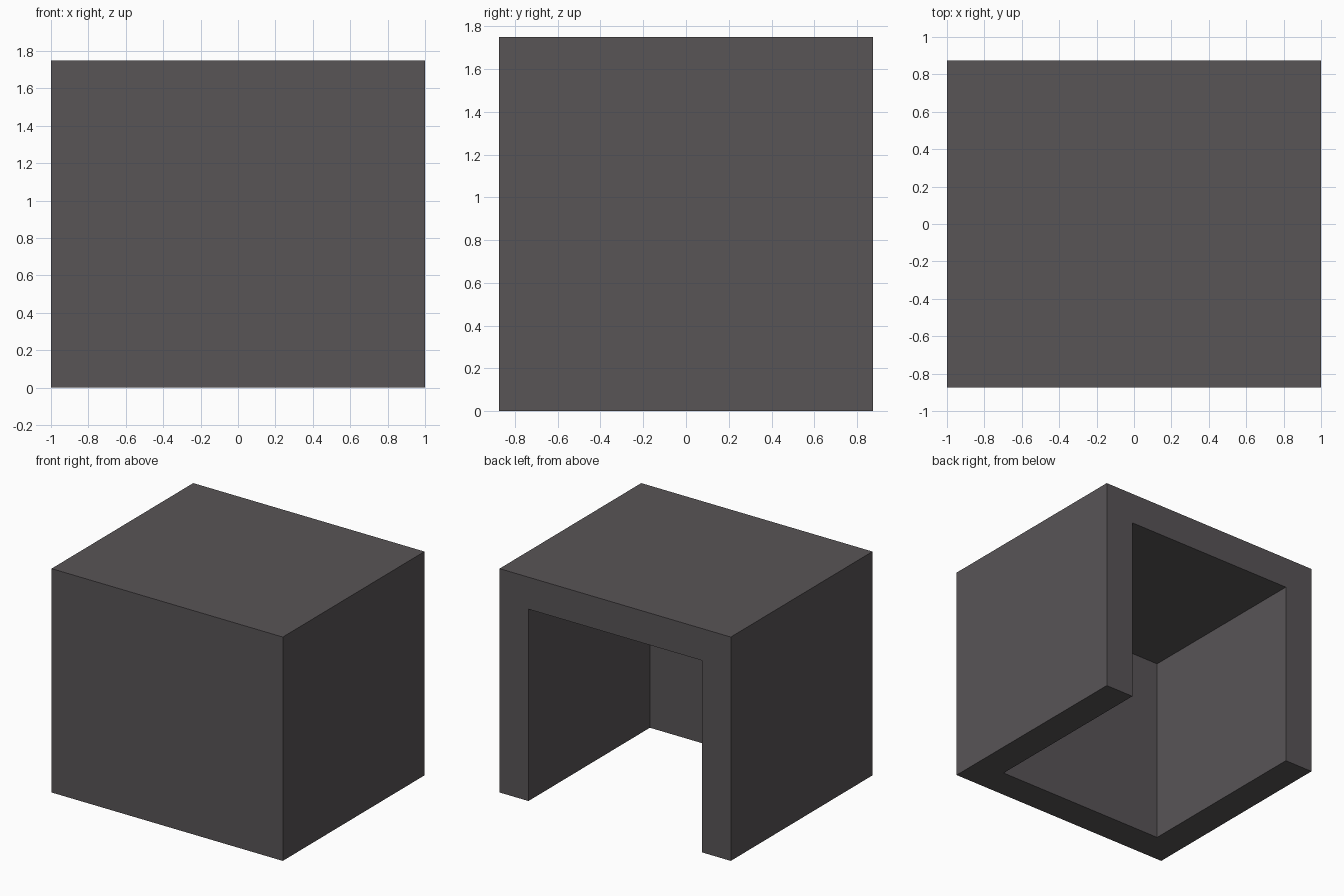
import bpy

if "Cube" in bpy.data.objects:
    bpy.data.objects.remove(bpy.data.objects["Cube"])

W, D, H, T = 2.0, 1.75, 1.75, 0.25   # outer size and wall thickness

grey = bpy.data.materials.new("dark grey")
grey.diffuse_color = (0.098, 0.089, 0.094, 1)
grey.use_nodes = True
grey.node_tree.nodes["Principled BSDF"].inputs["Base Color"].default_value = grey.diffuse_color


def box(name, lo, hi):
    """Box spanning two opposite corners."""
    mid = [(a + b) / 2 for a, b in zip(lo, hi)]
    bpy.ops.mesh.primitive_cube_add(size=1, location=mid)
    ob = bpy.context.object
    ob.name = name
    ob.scale = [b - a for a, b in zip(lo, hi)]
    bpy.ops.object.transform_apply(location=True, rotation=False, scale=True)
    ob.data.materials.append(grey)
    return ob


# Cavity cutter, running out through the back and the bottom
cavity = box("cavity_cutter", (-W / 2 + T, -D / 2 + T, -0.5), (W / 2 - T, D / 2 + 0.5, H - T))
cavity.hide_render = True

# Thick-walled shell: front, two sides and top
shell = box("open_back_shell", (-W / 2, -D / 2, 0), (W / 2, D / 2, H))
cut = shell.modifiers.new("cavity", 'BOOLEAN')
cut.operation = 'DIFFERENCE'
cut.solver = 'EXACT'
cut.object = cavity
bpy.ops.object.modifier_apply(modifier=cut.name)
bpy.data.objects.remove(cavity)
